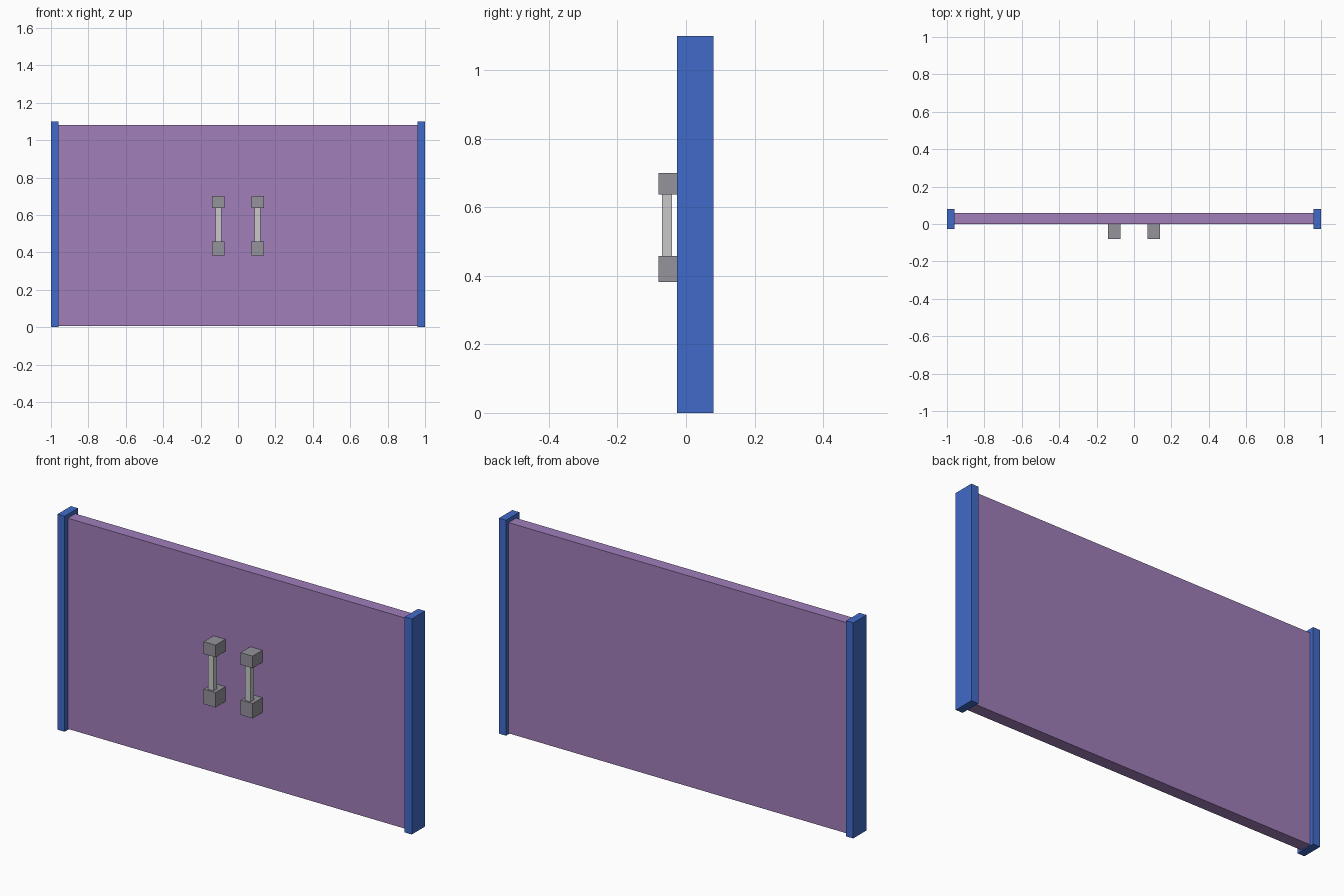
import bpy
import bmesh

if "Cube" in bpy.data.objects:
    bpy.data.objects.remove(bpy.data.objects["Cube"])


def material(name, rgb):
    """Flat colour from 8-bit sRGB values."""
    lin = [((c / 255 + 0.055) / 1.055) ** 2.4 for c in rgb]
    m = bpy.data.materials.new(name)
    m.diffuse_color = (*lin, 1.0)
    m.use_nodes = True
    m.node_tree.nodes["Principled BSDF"].inputs["Base Color"].default_value = m.diffuse_color
    return m


def box(name, lo, hi, mat):
    """Axis-aligned box between two corners."""
    bm = bmesh.new()
    bmesh.ops.create_cube(bm, size=1.0)
    for v in bm.verts:
        v.co = [lo[i] if v.co[i] < 0 else hi[i] for i in range(3)]
    me = bpy.data.meshes.new(name)
    bm.to_mesh(me)
    bm.free()
    me.materials.append(mat)
    ob = bpy.data.objects.new(name, me)
    bpy.context.collection.objects.link(ob)
    return ob


blue = material("blue_post", (65, 107, 201))
purple = material("purple_panel", (160, 126, 186))
grey = material("grey_mount", (149, 147, 156))
silver = material("silver_bar", (200, 201, 202))

DOOR_FRONT, DOOR_BACK = -0.001, 0.06

for side, s in (("left", -1), ("right", 1)):
    def part(name, x0, x1, y0, y1, z0, z1, mat):
        a, b = sorted((s * x0, s * x1))
        box(f"{side}_{name}", (a, y0, z0), (b, y1, z1), mat)

    # hinge post and door leaf
    part("post", 0.96, 1.0, -0.027, 0.08, 0.0, 1.10, blue)
    part("door", 0.0, 0.96, DOOR_FRONT, DOOR_BACK, 0.005, 1.08, purple)
    # pull handle: two mounts joined by a bar
    part("handle_upper_mount", 0.071, 0.138, -0.08, DOOR_FRONT, 0.638, 0.70, grey)
    part("handle_lower_mount", 0.071, 0.138, -0.08, DOOR_FRONT, 0.382, 0.458, grey)
    part("handle_bar", 0.089, 0.12, -0.07, -0.041, 0.458, 0.638, silver)
